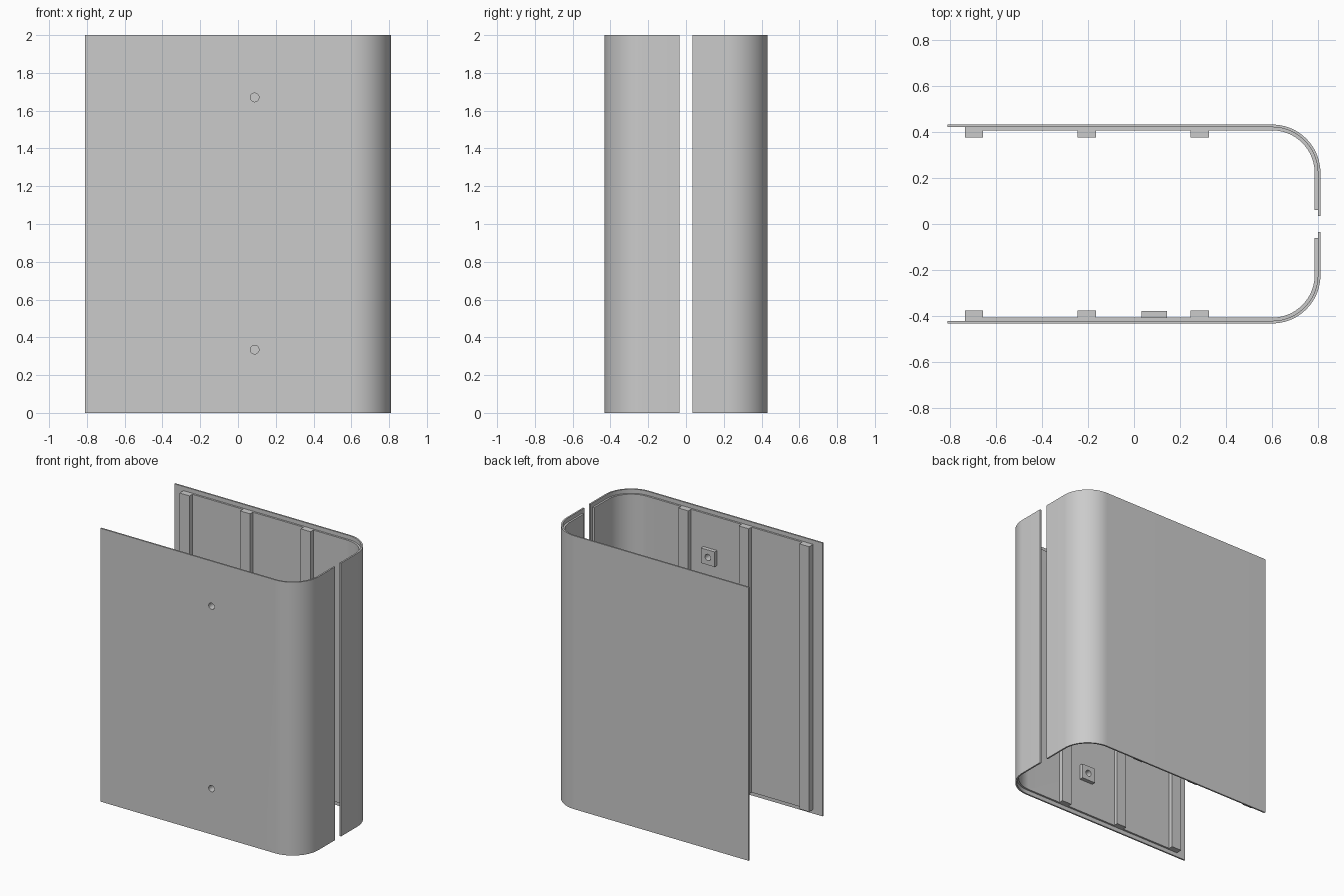
import bpy
import bmesh
from math import sin, cos, pi
from mathutils import Matrix

cube = bpy.data.objects.get("Cube")
if cube:
    bpy.data.objects.remove(cube, do_unlink=True)

# Single plain grey finish
grey = bpy.data.materials.new("plain grey")
grey.use_nodes = True
colour = (0.6, 0.6, 0.6, 1)
grey.diffuse_color = colour
grey.node_tree.nodes["Principled BSDF"].inputs["Base Color"].default_value = colour

CX, CY, R = 0.6, 0.222, 0.21      # corner centre and outer radius
T = 0.0115                        # sheet thickness
INSET = 0.03                      # lining step-back at top and bottom
HOLE_X, HOLE_Z = 0.088, (0.335, 1.67)


def finish(name, bm, smooth=False):
    bmesh.ops.recalc_face_normals(bm, faces=bm.faces)
    mesh = bpy.data.meshes.new(name)
    bm.to_mesh(mesh)
    bm.free()
    mesh.materials.append(grey)
    ob = bpy.data.objects.new(name, mesh)
    bpy.context.collection.objects.link(ob)
    if smooth:
        bpy.ops.object.select_all(action='DESELECT')
        ob.select_set(True)
        bpy.context.view_layer.objects.active = ob
        bpy.ops.object.shade_smooth_by_angle(angle=pi / 6)
    return ob


def wrap_sheet(name, side, x0, y_end, r_out, r_in, z0, z1):
    """J-shaped sheet: long wall, rounded corner, short return."""
    def path(r):
        arc = [(CX + r * sin(a), CY + r * cos(a))
               for a in (i * pi / 48 for i in range(25))]
        return [(x0, CY + r)] + arc + [(CX + r, y_end)]
    outline = path(r_out) + path(r_in)[::-1]
    bm = bmesh.new()
    face = bm.faces.new([bm.verts.new((x, side * y, z0)) for x, y in outline])
    ext = bmesh.ops.extrude_face_region(bm, geom=[face])
    verts = [v for v in ext["geom"] if isinstance(v, bmesh.types.BMVert)]
    bmesh.ops.translate(bm, verts=verts, vec=(0, 0, z1 - z0))
    return finish(name, bm, True)


def box(name, x, y, z):
    bm = bmesh.new()
    bmesh.ops.create_cube(bm, size=1)
    for v in bm.verts:
        for i, (lo, hi) in enumerate((x, y, z)):
            v.co[i] = lo if v.co[i] < 0 else hi
    return finish(name, bm)


drilled = []
for side, label in ((-1, "front"), (1, "back")):
    # Outer skin and stepped inner lining
    skin = wrap_sheet(label + "_panel", side, -0.81, 0.035, R, R - T, 0, 2)
    lining = wrap_sheet(label + "_lining", side, -0.735, 0.06,
                        R - T, R - 2.2 * T, INSET, 2 - INSET)
    if side < 0:
        drilled += [skin, lining]
    # Vertical ribs
    for n, x in enumerate((-0.695, -0.205, 0.285)):
        ys = sorted((side * 0.375, side * 0.408))
        box(f"{label}_rib_{n + 1}", (x - 0.04, x + 0.04), ys, (INSET, 2 - INSET))

# Square mounting pads inside the front panel
for n, z in enumerate(HOLE_Z):
    drilled.append(box(f"mounting_pad_{n + 1}", (HOLE_X - 0.055, HOLE_X + 0.055),
                       (-0.408, -0.378), (z - 0.055, z + 0.055)))

# Screw holes through panel, lining and pads
bm = bmesh.new()
for z in HOLE_Z:
    bmesh.ops.create_cone(
        bm, cap_ends=True, segments=32, radius1=0.023, radius2=0.023, depth=0.2,
        matrix=Matrix.Translation((HOLE_X, -0.41, z)) @ Matrix.Rotation(pi / 2, 4, 'X'))
cutter = finish("hole_cutter", bm)
cutter.hide_render = True
cutter.hide_set(True)
cutter.display_type = 'WIRE'
for ob in drilled:
    mod = ob.modifiers.new("screw_holes", 'BOOLEAN')
    mod.operation = 'DIFFERENCE'
    mod.solver = 'EXACT'
    mod.object = cutter
